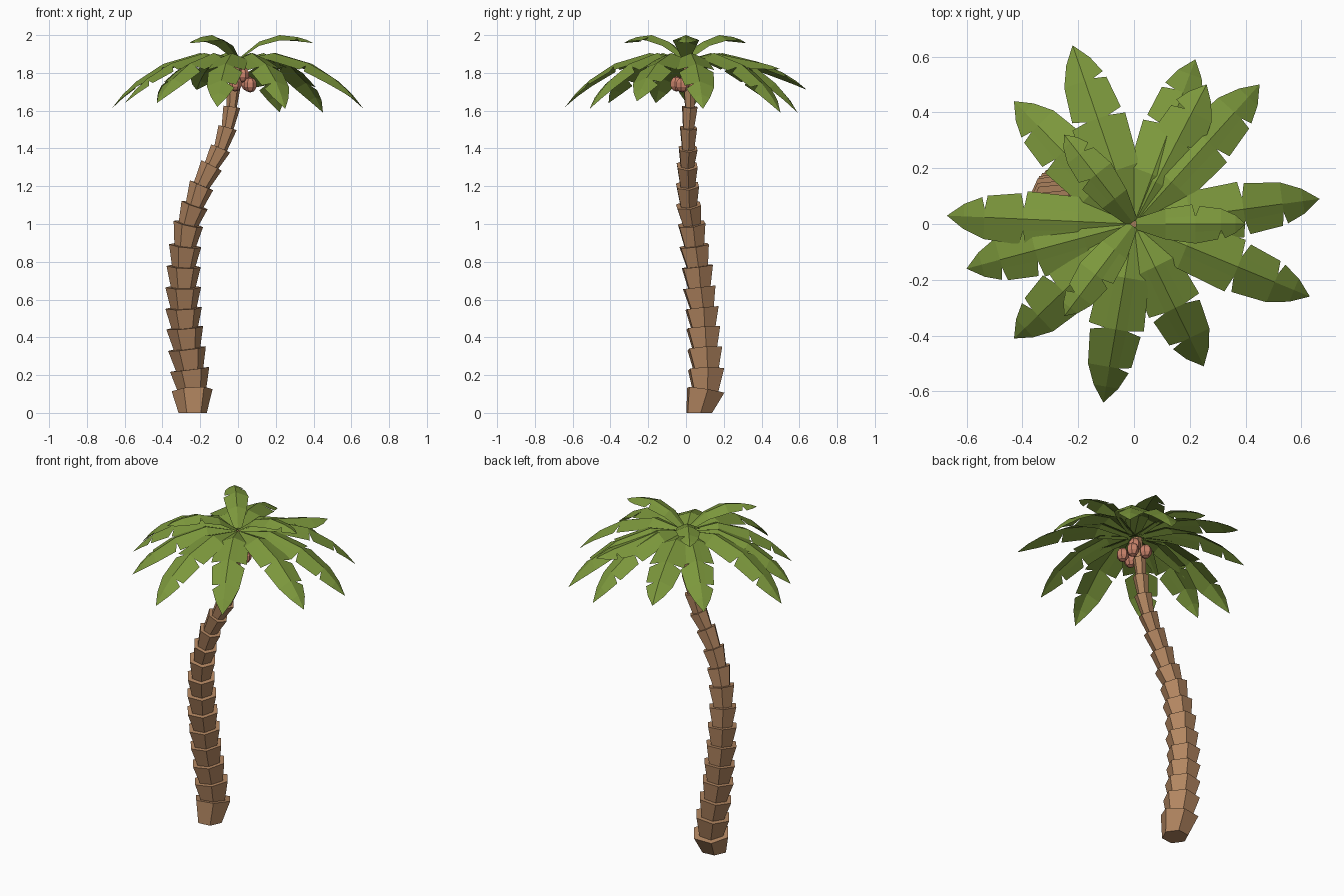
import bpy, bmesh, math
from mathutils import Vector

if "Cube" in bpy.data.objects:
    bpy.data.objects.remove(bpy.data.objects["Cube"])


def material(name, rgb):
    m = bpy.data.materials.new(name)
    m.diffuse_color = (*rgb, 1)
    m.use_nodes = True
    m.node_tree.nodes["Principled BSDF"].inputs["Base Color"].default_value = m.diffuse_color
    return m


def finish(name, bm, mat):
    me = bpy.data.meshes.new(name)
    bm.to_mesh(me)
    bm.free()
    me.materials.append(mat)
    ob = bpy.data.objects.new(name, me)
    bpy.context.collection.objects.link(ob)
    return ob


bark = material("bark", (0.45, 0.24, 0.12))
green = material("leaf_green", (0.2, 0.31, 0.045))
nut = material("nut_brown", (0.6, 0.23, 0.15))

# Trunk: stacked six-sided flared segments following a bent path (x, y, z, top radius)
PATH = [(-.24, .07, 0, .075), (-.243, .105, .12, .109), (-.256, .107, .23, .105),
        (-.27, .1, .34, .101), (-.282, .092, .45, .098), (-.288, .085, .555, .097),
        (-.29, .07, .665, .095), (-.288, .06, .775, .091), (-.28, .043, .885, .086),
        (-.263, .03, 1.0, .08), (-.23, .013, 1.1, .073), (-.193, .008, 1.205, .067),
        (-.14, .006, 1.31, .061), (-.092, .011, 1.4, .055), (-.055, .013, 1.51, .05),
        (-.033, .02, 1.62, .045), (-.024, .02, 1.73, .038), (-.005, .012, 1.85, .034)]


def ring(bm, centre, axis, radius):
    tilt = Vector((0, 0, 1)).rotation_difference(axis)
    return [bm.verts.new(centre + tilt @ Vector((radius * math.cos(i * math.pi / 3 + .1),
                                                 radius * math.sin(i * math.pi / 3 + .1), 0)))
            for i in range(6)]


bm = bmesh.new()
pts = [Vector(p[:3]) for p in PATH]
for i in range(len(pts) - 1):
    axis = (pts[min(i + 2, len(pts) - 1)] - pts[i]).normalized()
    r = PATH[i + 1][3]
    if i == 0:
        low = ring(bm, pts[0], Vector((0, 0, 1)), .075)
    else:
        low = ring(bm, pts[i] - axis * .01, axis, r * .7)
    high = ring(bm, pts[i + 1], axis, r)
    for k in range(6):
        n = (k + 1) % 6
        bm.faces.new((low[k], low[n], high[n], high[k]))
    bm.faces.new(low[::-1])
    bm.faces.new(high)
finish("trunk", bm, bark)


# Fronds: folded sheets with a raised midrib; each side has an inner and an outer lane,
# and the outer lane is torn open by a narrow notch at the listed stations
def frond(name, tip_x, tip_y, rib, widths, notches):
    length = math.hypot(tip_x, tip_y)
    out = Vector((tip_x, tip_y, 0)) / length
    across = Vector((-out.y, out.x, 0))
    ribs = [out * (f * length) + Vector((0, 0, z)) for f, z in rib]
    bm = bmesh.new()
    mid = [bm.verts.new(p) for p in ribs]
    last = len(mid) - 1
    for s, torn in zip((1, -1), notches):
        def at(i, part, shift=0.0):
            w = widths[i] * part
            along = (ribs[i + 1] - ribs[i]).normalized()
            return bm.verts.new(ribs[i] + across * s * w - Vector((0, 0, .4 * w)) + along * shift)

        def face(*v):
            bm.faces.new(v if s < 0 else v[::-1])
        inner, edge = at(0, .4), at(0, 1)
        for i in range(last - 1):
            cut = i + 1 in torn
            inner2, edge2 = at(i + 1, .4), at(i + 1, 1, -.012 if cut else 0)
            face(mid[i], mid[i + 1], inner2, inner)
            face(inner, inner2, edge2, edge)
            inner, edge = inner2, at(i + 1, .92, .015) if cut else edge2
        face(mid[last - 1], mid[last], inner)
        face(inner, mid[last], edge)
    finish(name, bm, green)


OUTER = [(.665, .09, 1.61), (.63, -.26, 1.65), (.25, -.51, 1.61), (-.11, -.64, 1.62),
         (-.43, -.41, 1.64), (-.6, -.16, 1.64), (-.67, .03, 1.61), (-.43, .44, 1.65),
         (-.22, .64, 1.71), (.22, .59, 1.59), (.45, .5, 1.59), (.26, .5, 1.82)]
for n, (x, y, z) in enumerate(OUTER):
    top = 1.88
    d = top - z
    rib = [(.02, top - .01), (.3, top + .025), (.59, top - .12 * d), (.8, top - .46 * d),
           (.91, top - .72 * d), (1, z)]
    tears = [((2,), (2, 3)), ((2, 3), (2,))][n % 2]
    frond(f"outer_frond_{n + 1}", x, y, rib, [.025, .088, .1, .078, .045, 0], tears)

UPPER = [(.4, 0), (-.25, .32), (-.25, -.33)]
for n, (x, y) in enumerate(UPPER):
    rib = [(.02, 1.88), (.28, 1.965), (.55, 2.0), (.78, 1.99), (.91, 1.975), (1, 1.957)]
    frond(f"upper_frond_{n + 1}", x, y, rib, [.02, .055, .07, .055, .032, 0], ((2,), (3,)))

# Coconuts clustered under the crown
NUTS = [(-.015, -.05, 1.742), (.065, -.02, 1.737), (.05, .05, 1.745), (.025, .035, 1.79), (-.015, .085, 1.742)]
for n, p in enumerate(NUTS):
    bm = bmesh.new()
    bmesh.ops.create_uvsphere(bm, u_segments=7, v_segments=5, radius=.036)
    bmesh.ops.scale(bm, vec=(1, 1, 1.15), verts=bm.verts)
    bmesh.ops.translate(bm, vec=p, verts=bm.verts)
    finish(f"coconut_{n + 1}", bm, nut)
